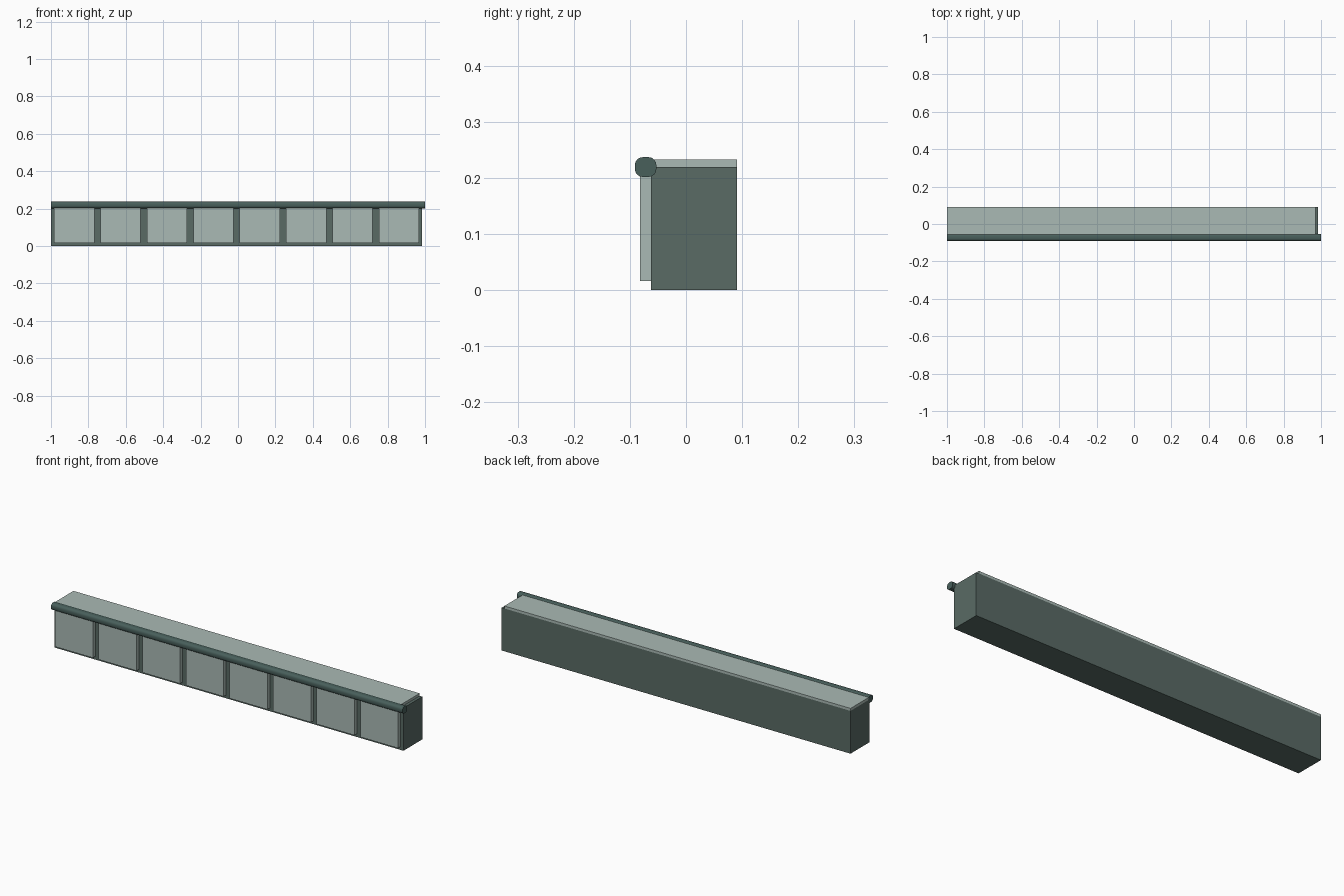
import bpy

if "Cube" in bpy.data.objects:
    bpy.data.objects.remove(bpy.data.objects["Cube"])

UNITS = 8
LEFT, RIGHT = -1.0, 0.985
PITCH = (RIGHT - LEFT) / UNITS
FRONT, BACK, HEIGHT = -0.062, 0.091, 0.22
MARGIN = 0.0165


def material(name, color):
    m = bpy.data.materials.new(name)
    m.diffuse_color = (*color, 1)
    m.use_nodes = True
    m.node_tree.nodes["Principled BSDF"].inputs["Base Color"].default_value = m.diffuse_color
    return m


def box(name, x, y, z, mat):
    """Box from (min, max) ranges on each axis."""
    bpy.ops.mesh.primitive_cube_add(size=1, location=[sum(r) / 2 for r in (x, y, z)])
    o = bpy.context.object
    o.name = name
    o.scale = [r[1] - r[0] for r in (x, y, z)]
    bpy.ops.object.transform_apply(location=False, rotation=False, scale=True)
    o.data.materials.append(mat)
    return o


light = material("pale_panel", (0.40, 0.49, 0.46))
dark = material("dark_frame", (0.10, 0.145, 0.13))
rail_mat = material("rail_green", (0.065, 0.115, 0.105))

# Row of cabinet units, each with a pale panel standing proud of the front
for i in range(UNITS):
    x0 = LEFT + i * PITCH
    x1 = x0 + PITCH
    box(f"cabinet_frame_{i + 1}", (x0, x1), (FRONT, BACK), (0, HEIGHT), dark)
    box(f"front_panel_{i + 1}", (x0 + MARGIN, x1 - MARGIN),
        (-0.082, BACK - 0.0005), (MARGIN, HEIGHT - MARGIN), light)

# Counter top, stopping just short of the right end
box("counter_top", (LEFT, 0.97), (-0.06, BACK), (HEIGHT, 0.233), light)

# Rounded rail along the front edge, overhanging the right end
rail = box("front_rail", (-1, 1), (-0.091, -0.053), (0.202, 0.237), rail_mat)
bev = rail.modifiers.new("round_edges", 'BEVEL')
bev.width = 0.0135
bev.segments = 4
bev.limit_method = 'WEIGHT'
weights = rail.data.attributes.new("bevel_weight_edge", 'FLOAT', 'EDGE')
for e in rail.data.edges:
    a, b = (rail.data.vertices[v].co for v in e.vertices)
    weights.data[e.index].value = 1.0 if abs(a.x - b.x) > 1 else 0.0
bpy.ops.object.modifier_apply(modifier="round_edges")
bpy.ops.object.shade_smooth_by_angle(angle=0.6)
